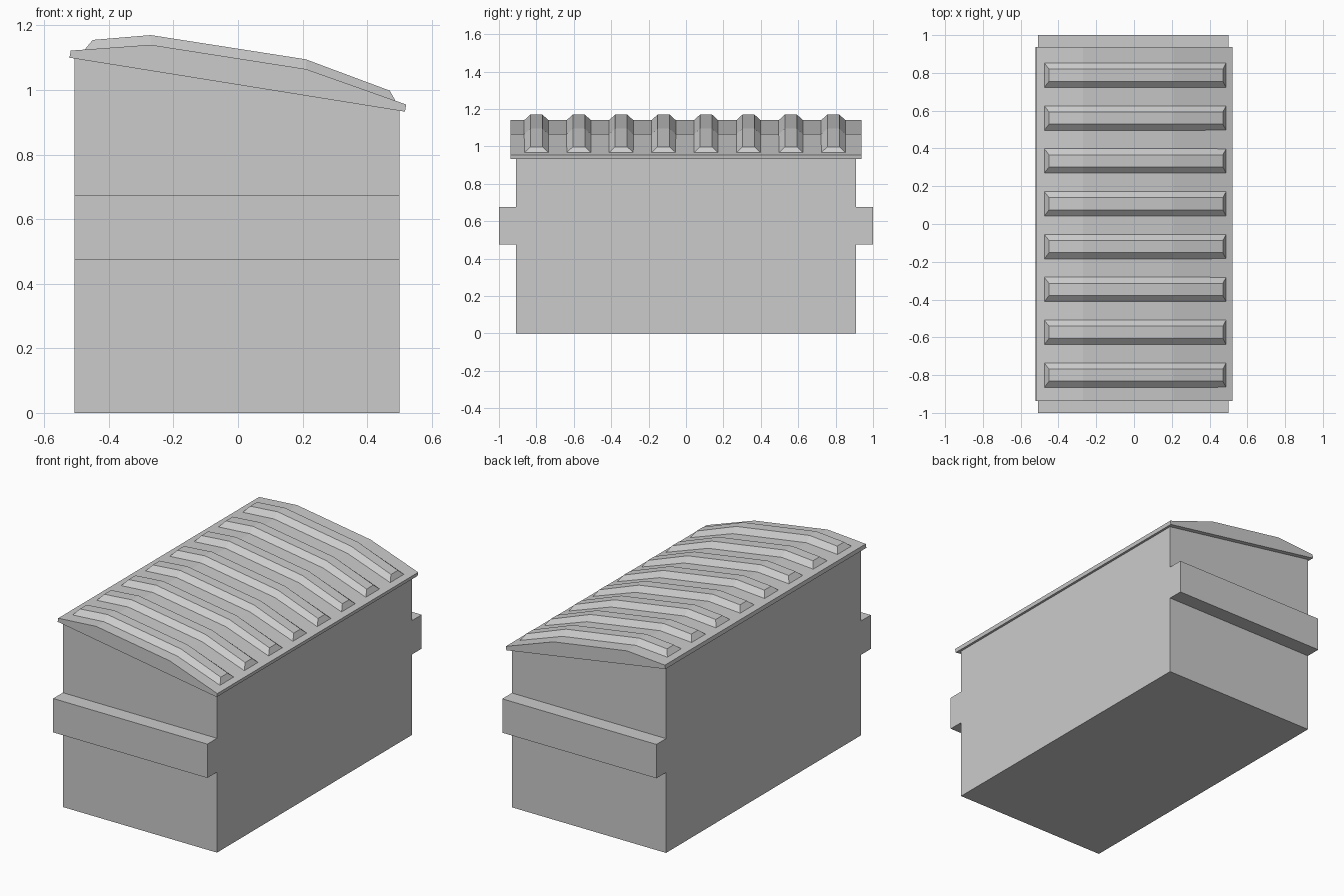
import bpy, bmesh

if "Cube" in bpy.data.objects:
    bpy.data.objects.remove(bpy.data.objects["Cube"])


def loft(name, rings):
    """Closed solid from matching rings of points, capped at both ends."""
    bm = bmesh.new()
    loops = [[bm.verts.new(p) for p in ring] for ring in rings]
    for a, b in zip(loops, loops[1:]):
        for i in range(len(a)):
            j = (i + 1) % len(a)
            bm.faces.new((a[i], a[j], b[j], b[i]))
    bm.faces.new(loops[0])
    bm.faces.new(loops[-1])
    bmesh.ops.recalc_face_normals(bm, faces=bm.faces)
    mesh = bpy.data.meshes.new(name)
    bm.to_mesh(mesh)
    bm.free()
    obj = bpy.data.objects.new(name, mesh)
    bpy.context.collection.objects.link(obj)
    return obj


def extrude_y(name, profile, y0, y1):
    """Extrude an x-z profile along y."""
    return loft(name, [[(x, y, z) for x, z in profile] for y in (y0, y1)])


X0, X1 = -0.507, 0.50

# Bin body with a sloping top
extrude_y("bin_body", [(X0, 0), (X1, 0), (X1, 0.936), (X0, 1.098)], -0.91, 0.91)

# Lifting sleeves on both ends
sleeve = [(X0, 0.475), (X1, 0.475), (X1, 0.675), (X0, 0.675)]
extrude_y("front_sleeve", sleeve, -1.0, -0.91)
extrude_y("back_sleeve", sleeve, 0.91, 1.0)

# Lid with a bent top and a thin overhanging rim
extrude_y("lid", [(-0.522, 1.10), (0.517, 0.933), (0.521, 0.955), (0.21, 1.065),
                  (-0.27, 1.14), (-0.518, 1.122)], -0.937, 0.937)

# Eight raised ribs following the lid, with tapered sides and ends
base = [(-0.475, 1.125), (-0.27, 1.14), (0.21, 1.065), (0.488, 0.966)]
top = [(-0.45, 1.155), (-0.27, 1.17), (0.21, 1.095), (0.47, 0.998)]
for n in range(8):
    yc = -0.80 + n * 0.2268
    rings = [[(bx, yc - 0.065, bz), (tx, yc - 0.032, tz),
              (tx, yc + 0.032, tz), (bx, yc + 0.065, bz)]
             for (bx, bz), (tx, tz) in zip(base, top)]
    loft(f"lid_rib_{n + 1}", rings)
